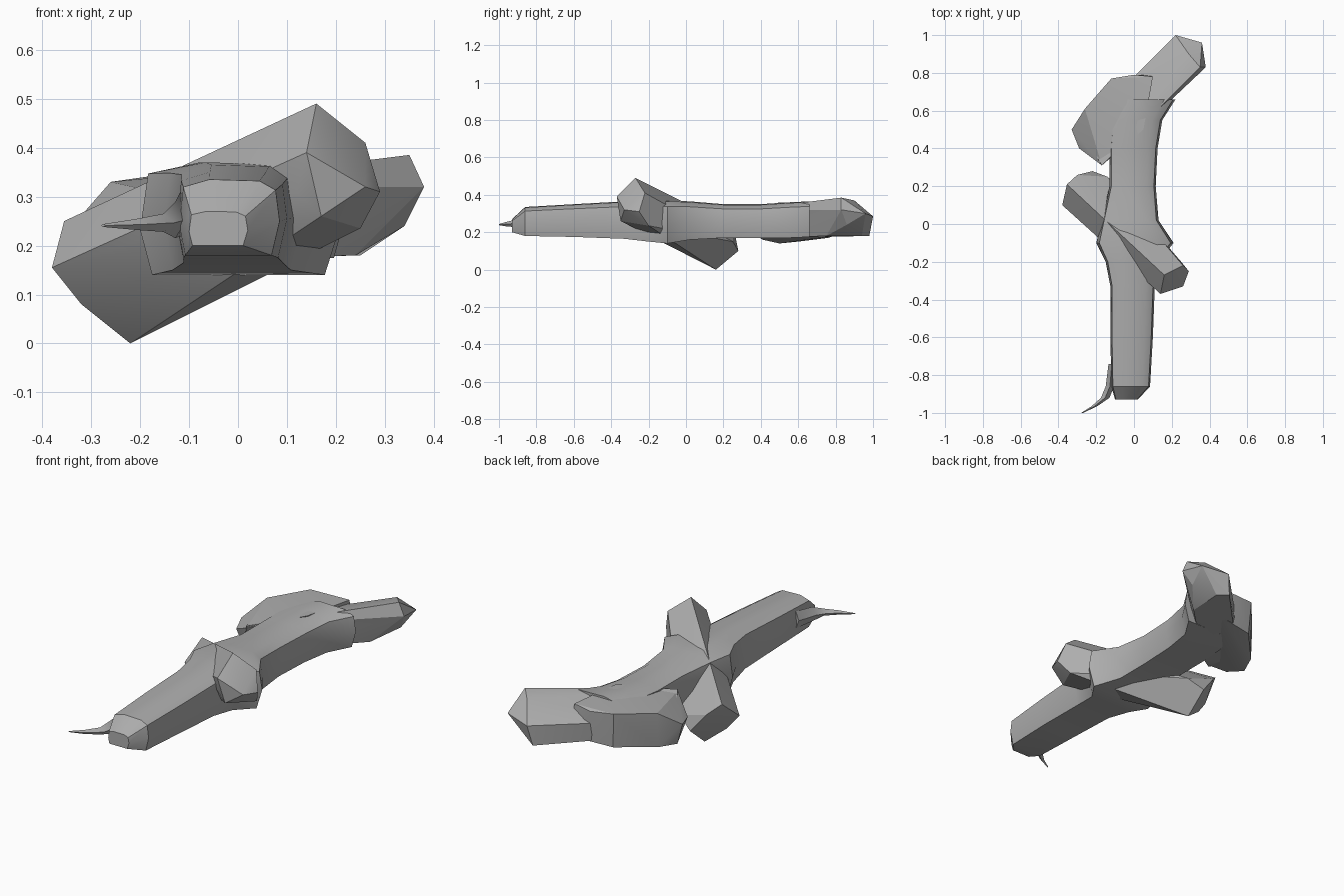
import bpy
import bmesh
from math import radians

default_cube = bpy.data.objects.get("Cube")
if default_cube:
    bpy.data.objects.remove(default_cube, do_unlink=True)

# One plain grey for the whole model
grey = bpy.data.materials.new("plain_grey")
grey.use_nodes = True
colour = (0.42, 0.42, 0.42, 1)
grey.diffuse_color = colour
shader = grey.node_tree.nodes["Principled BSDF"]
shader.inputs["Base Color"].default_value = colour
shader.inputs["Roughness"].default_value = 0.8


def finish(name, bm, angle):
    """Turn a bmesh into a shaded object."""
    bmesh.ops.recalc_face_normals(bm, faces=bm.faces[:])
    mesh = bpy.data.meshes.new(name)
    bm.to_mesh(mesh)
    bm.free()
    mesh.materials.append(grey)
    part = bpy.data.objects.new(name, mesh)
    bpy.context.collection.objects.link(part)
    bpy.ops.object.select_all(action="DESELECT")
    part.select_set(True)
    bpy.context.view_layer.objects.active = part
    bpy.ops.object.shade_smooth_by_angle(angle=radians(angle))
    return part


def faceted_block(name, corners, angle=22):
    """Wrap a faceted solid around a few corner points."""
    bm = bmesh.new()
    for corner in corners:
        bm.verts.new(corner)
    wrapped = bmesh.ops.convex_hull(bm, input=bm.verts[:])
    unused = wrapped["geom_interior"] + wrapped["geom_unused"]
    loose = [item for item in unused if isinstance(item, bmesh.types.BMVert)]
    bmesh.ops.delete(bm, geom=loose, context="VERTS")
    return finish(name, bm, angle)


def loft(name, profile, stations, angle=32):
    """Sweep a unit profile through stations of (y, left, right, bottom, top)."""
    bm = bmesh.new()
    rings = []
    for y, left, right, bottom, top in stations:
        ring = []
        for u, v in profile:
            point = (left + u * (right - left), y, bottom + v * (top - bottom))
            ring.append(bm.verts.new(point))
        rings.append(ring)
    for near, far in zip(rings, rings[1:]):
        for i in range(len(profile)):
            j = (i + 1) % len(profile)
            bm.faces.new((near[i], near[j], far[j], far[i]))
    bm.faces.new(rings[0])
    bm.faces.new(rings[-1])
    return finish(name, bm, angle)


# Long chamfered shaft, flared where the crossbar passes through
shaft_profile = [(.06, 0), (.92, 0), (1, .45), (.96, .86),
                 (.8, .98), (.3, 1), (.04, .9), (0, .4)]
loft("shaft", shaft_profile, [
    (-.93, -.1, .02, .2, .27),
    (-.86, -.12, .085, .18, .335),
    (-.6, -.125, .1, .175, .35),
    (-.33, -.125, .11, .165, .365),
    (-.2, -.15, .13, .15, .37),
    (-.1, -.2, .21, .14, .37),
    (.02, -.17, .13, .16, .365),
    (.2, -.13, .115, .17, .35),
    (.4, -.13, .125, .17, .35),
    (.55, -.12, .15, .17, .36),
    (.66, -.08, .22, .175, .365),
])

# Crossbar climbing from the low right knob to the high left peak
faceted_block("crossbar", [
    (.16, -.27, .49), (.14, -.37, .39), (.26, -.22, .41),
    (.29, -.25, .31), (.26, -.33, .32), (.25, -.2, .235),
    (.12, -.34, .31), (.17, -.35, .26),
    (-.38, .1, .155), (-.355, .21, .25), (-.3, .26, .2),
    (-.22, .28, .1), (-.14, .25, .15),
    (-.22, .16, 0), (-.32, .12, .08),
])

# Rear bar running diagonally across the end of the shaft
faceted_block("rear_bar", [
    (.22, 1, .285), (.36, .96, .3), (.38, .83, .32),
    (.35, .83, .385), (.29, .9, .37),
    (.34, .86, .24), (.25, .94, .18), (.2, .98, .18), (.24, .75, .18),
    (-.17, .31, .32), (-.2, .34, .2),
    (-.28, .48, .18), (-.28, .5, .26), (-.1, .42, .17),
])

# Broad lobe on the right of the rear bar
faceted_block("rear_lobe", [
    (-.12, .77, .35), (0, .79, .34), (.1, .78, .35),
    (-.11, .76, .17), (.1, .79, .18),
    (-.26, .61, .33), (-.26, .6, .15), (-.33, .5, .25),
    (-.3, .5, .14), (-.29, .4, .24), (-.26, .41, .16),
    (-.17, .31, .31), (-.19, .35, .2), (.05, .5, .36),
])

# Thin curled sliver at the front tip
sliver_profile = [(0, .5), (.5, 0), (1, .5), (.5, 1)]
loft("tip_sliver", sliver_profile, [
    (-1, -.28, -.27, .238, .244),
    (-.965, -.225, -.195, .232, .254),
    (-.92, -.175, -.13, .228, .265),
    (-.86, -.15, -.105, .215, .29),
    (-.74, -.135, -.1, .22, .31),
])
